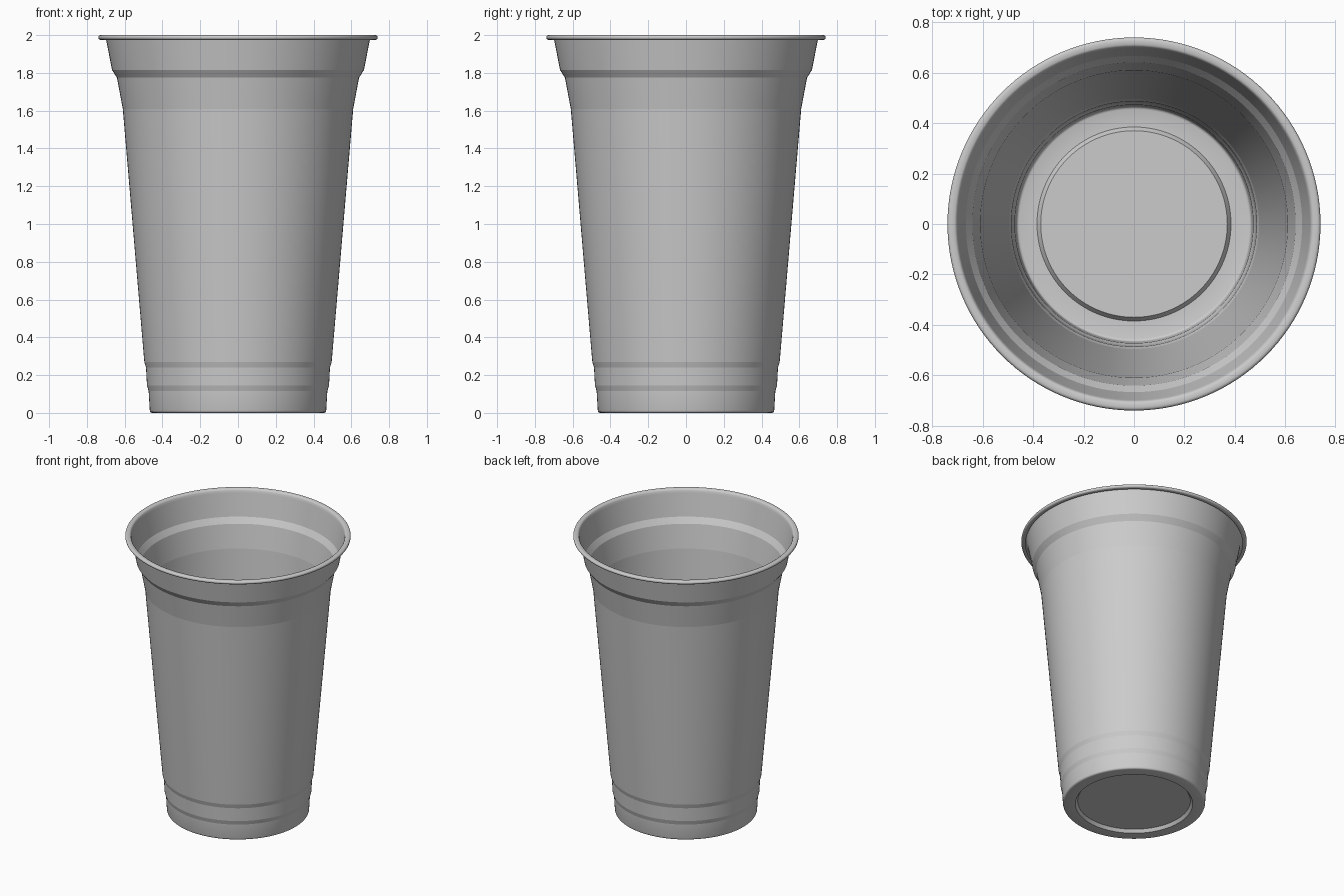
import bpy, bmesh, math

if "Cube" in bpy.data.objects:
    bpy.data.objects.remove(bpy.data.objects["Cube"])

SEGMENTS = 128

# Thin cup shell as a lathe profile, from floor centre to rim: (radius, height, crisp ring)
profile = [
    (0.37, 0.022, 1), (0.385, 0.0, 1),                       # raised floor disc and foot ring
    (0.455, 0.0, 0), (0.461, 0.002, 0), (0.465, 0.006, 0), (0.467, 0.013, 0),
    (0.473, 0.115, 1), (0.482, 0.145, 1),                    # lower step
    (0.487, 0.24, 1), (0.496, 0.27, 1),                      # second step
    (0.61, 1.61, 1), (0.641, 1.775, 1),                      # long wall, flare
    (0.667, 1.815, 1), (0.698, 1.975, 1),                    # stacking step, collar
]
# Rolled lip
profile += [(0.701, 1.988, 0), (0.705, 1.996, 0), (0.712, 2.0, 0)]
for i in range(9):
    a = math.radians(90 - i * 22.5)
    profile.append((0.7275 + 0.0125 * math.cos(a), 1.9875 + 0.0125 * math.sin(a), 0))
profile.append((0.712, 1.975, 0))


def lathe(name, points):
    bm = bmesh.new()
    rings = []
    for r, z, crisp in points:
        rings.append([bm.verts.new((r * math.cos(2 * math.pi * k / SEGMENTS),
                                    r * math.sin(2 * math.pi * k / SEGMENTS), z))
                      for k in range(SEGMENTS)])
    for lo, hi in zip(rings, rings[1:]):
        for k in range(SEGMENTS):
            n = (k + 1) % SEGMENTS
            bm.faces.new((lo[k], hi[k], hi[n], lo[n])).smooth = True
    # Floor disc, facing down like the rest of the outer skin
    bm.faces.new(rings[0][::-1]).smooth = True
    bmesh.ops.recalc_face_normals(bm, faces=bm.faces)
    # The outer skin faces outward
    bm.faces.ensure_lookup_table()
    bm.normal_update()
    if bm.faces[-1].normal.z > 0:
        bmesh.ops.reverse_faces(bm, faces=bm.faces)
    for ring, (r, z, crisp) in zip(rings, points):
        if crisp:
            for k in range(SEGMENTS):
                bm.edges.get((ring[k], ring[(k + 1) % SEGMENTS])).smooth = False
    mesh = bpy.data.meshes.new(name)
    bm.to_mesh(mesh)
    bm.free()
    obj = bpy.data.objects.new(name, mesh)
    bpy.context.collection.objects.link(obj)
    return obj


lathe("drinking_cup", profile)
